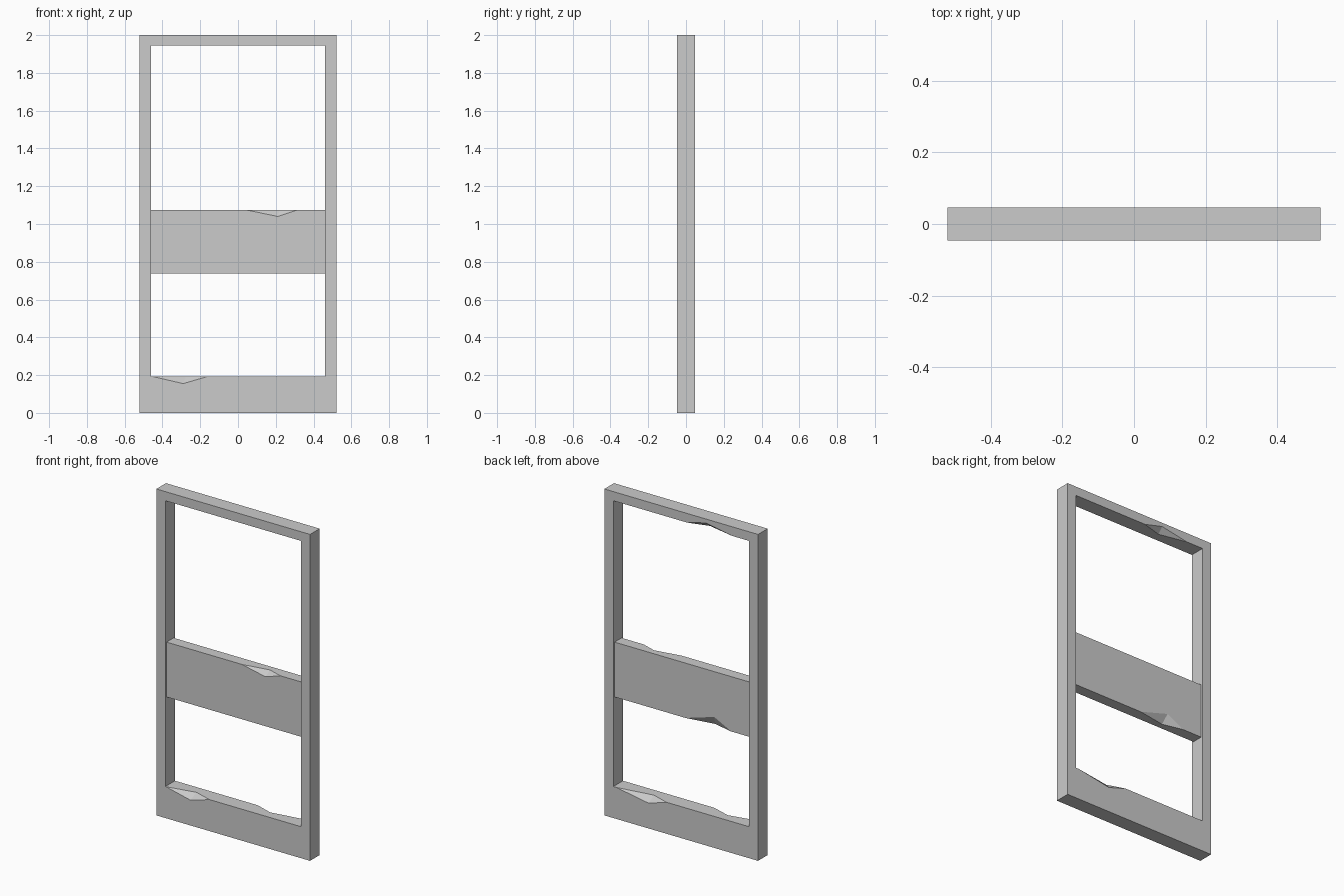
import bpy, bmesh
from mathutils import Vector

if "Cube" in bpy.data.objects:
    bpy.data.objects.remove(bpy.data.objects["Cube"])


def chip(bm, x0, x1, y, z, xa, drop, xd, depth):
    """Knock a two-facet chip out of the x-running edge at (y, z)."""
    bm.edges.ensure_lookup_table()
    edge = next(e for e in bm.edges
                if all(abs(v.co.y - y) < 1e-4 and abs(v.co.z - z) < 1e-4 for v in e.verts)
                and min(v.co.x for v in e.verts) < x0 and max(v.co.x for v in e.verts) > x1)
    a, b = bm.verts.new((x0, y, z)), bm.verts.new((x1, y, z))
    c = bm.verts.new((xa, y, z + drop))                       # point on the upright face
    d = bm.verts.new((xd, y - depth * (1 if y > 0 else -1), z))  # point on the level face
    left, right = sorted(edge.verts, key=lambda v: v.co.x)
    for face in list(edge.link_faces):
        upright = abs(face.normal.y) > 0.9
        tip = c if upright else d
        loop = list(face.verts)
        i = loop.index(left)
        if loop[(i + 1) % len(loop)] == right:
            loop[i + 1:i + 1] = [a, tip, b]
        else:
            i = loop.index(right)
            loop[i + 1:i + 1] = [b, tip, a]
        bm.faces.remove(face)
        bm.faces.new(loop).normal_update()
        bm.faces.ensure_lookup_table()
    for end in (a, b):
        bm.faces.new((end, c, d))
    bm.edges.remove(edge)
    bmesh.ops.recalc_face_normals(bm, faces=bm.faces[:])


def finish(bm, name):
    bmesh.ops.recalc_face_normals(bm, faces=bm.faces[:])
    mesh = bpy.data.meshes.new(name)
    bm.to_mesh(mesh)
    bm.free()
    bpy.context.collection.objects.link(bpy.data.objects.new(name, mesh))


def rectangle(bm, w, z0, z1, y):
    return [bm.verts.new((x, y, z)) for x, z in ((-w, z0), (w, z0), (w, z1), (-w, z1))]


# Outer frame: one continuous rectangular ring
T = 0.0465
bm = bmesh.new()
rings = [rectangle(bm, 0.521, 0, 2, -T), rectangle(bm, 0.46, 0.193, 1.944, -T),
         rectangle(bm, 0.46, 0.193, 1.944, T), rectangle(bm, 0.521, 0, 2, T)]
for r in range(4):
    p, q = rings[r], rings[(r + 1) % 4]
    for i in range(4):
        j = (i + 1) % 4
        bm.faces.new((p[i], p[j], q[j], q[i]))
bmesh.ops.recalc_face_normals(bm, faces=bm.faces[:])
chip(bm, -0.455, -0.16, -T, 0.193, -0.29, -0.038, -0.275, 0.037)
chip(bm, 0.10, 0.44, T, 0.193, 0.22, -0.038, 0.21, 0.037)
chip(bm, -0.345, -0.04, T, 1.944, -0.165, 0.032, -0.17, 0.037)
finish(bm, "door_frame")

# Middle panel, slightly recessed on both sides
P = 0.034
bm = bmesh.new()
bmesh.ops.create_cube(bm, size=1)
for v in bm.verts:
    v.co = Vector((v.co.x * 0.92, v.co.y * 2 * P, 0.905 + v.co.z * 0.336))
bm.normal_update()
chip(bm, 0.05, 0.31, -P, 1.073, 0.21, -0.033, 0.22, 0.03)
chip(bm, -0.33, -0.02, P, 0.737, -0.215, 0.058, -0.2, 0.03)
finish(bm, "middle_panel")
